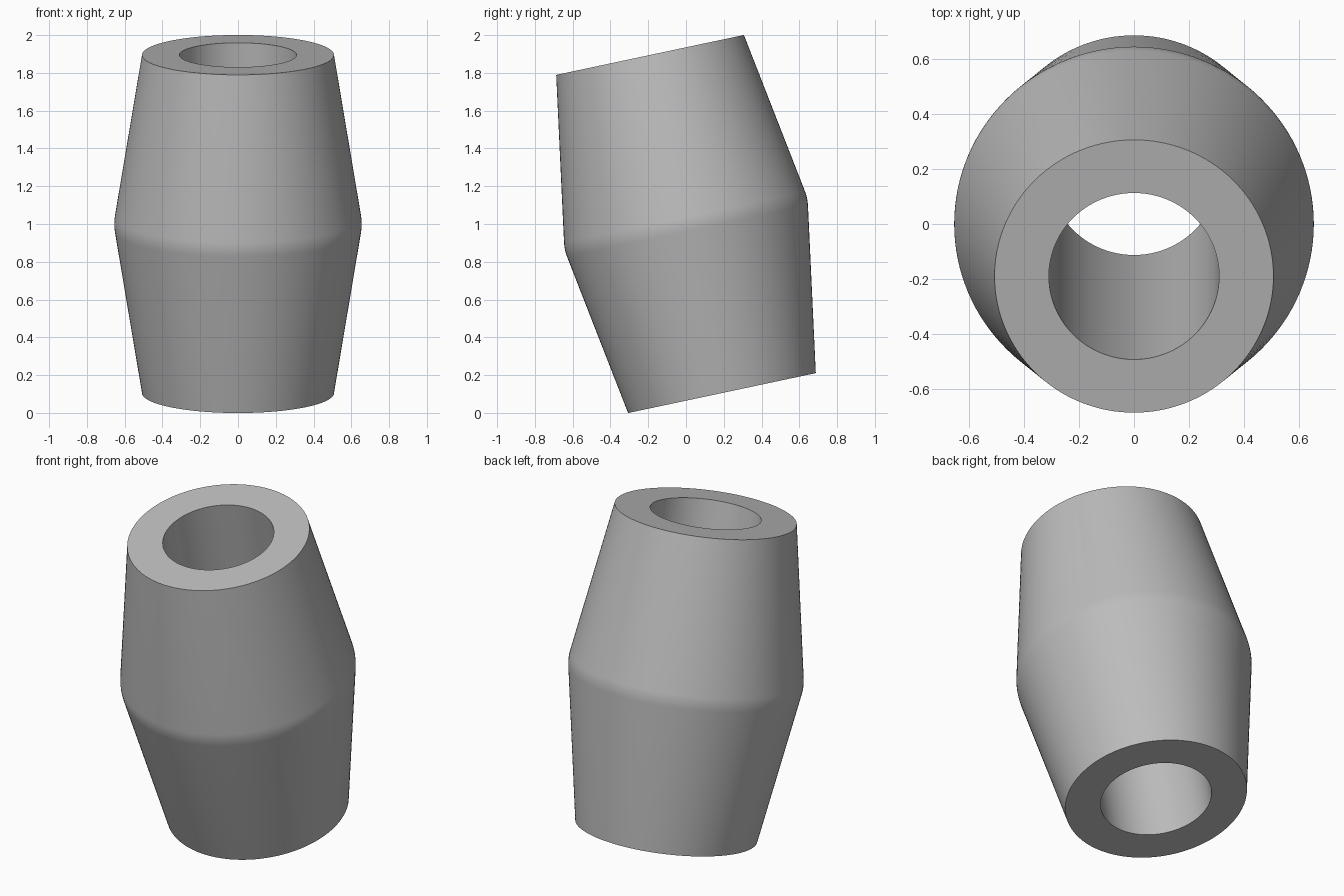
import bpy
import bmesh
import math
from mathutils import Matrix

cube = bpy.data.objects.get("Cube")
if cube:
    bpy.data.objects.remove(cube, do_unlink=True)

TILT = math.radians(12)
HALF = 0.915        # half length along the axis
END_R = 0.508       # radius at both ends
BELLY_R = 0.655     # radius at the rounded middle
BORE_R = 0.31
FILLET = 0.25       # rounding radius of the middle ridge
SEGMENTS = 128

# Plain grey material
grey = bpy.data.materials.new("plain grey")
grey.use_nodes = True
colour = (0.5, 0.5, 0.5, 1)
grey.diffuse_color = colour
grey.node_tree.nodes["Principled BSDF"].inputs["Base Color"].default_value = colour

# Closed half section: bore, end, taper, rounded ridge, taper, end
slope = math.atan2(BELLY_R - END_R, HALF)
profile = [(BORE_R, -HALF), (END_R, -HALF)]
for i in range(7):
    a = slope * (i / 3 - 1)
    profile.append((BELLY_R - FILLET * (1 - math.cos(a)), FILLET * math.sin(a)))
profile += [(END_R, HALF), (BORE_R, HALF)]

# Spin the section round the axis, then lean it towards the front
bm = bmesh.new()
rings = []
for r, z in profile:
    rings.append([bm.verts.new((r * math.cos(t), r * math.sin(t), z))
                  for t in (math.tau * k / SEGMENTS for k in range(SEGMENTS))])
for low, high in zip(rings, rings[1:] + rings[:1]):
    for k in range(SEGMENTS):
        n = (k + 1) % SEGMENTS
        bm.faces.new((low[k], low[n], high[n], high[k]))
bmesh.ops.recalc_face_normals(bm, faces=bm.faces)
bm.transform(Matrix.Translation((0, 0, 1)) @ Matrix.Rotation(TILT, 4, "X"))

mesh = bpy.data.meshes.new("tapered_sleeve")
bm.to_mesh(mesh)
bm.free()
mesh.materials.append(grey)
sleeve = bpy.data.objects.new("tapered_sleeve", mesh)
bpy.context.collection.objects.link(sleeve)

# Smooth sides, sharp end rims
bpy.ops.object.select_all(action="DESELECT")
sleeve.select_set(True)
bpy.context.view_layer.objects.active = sleeve
bpy.ops.object.shade_smooth_by_angle(angle=math.radians(30))
